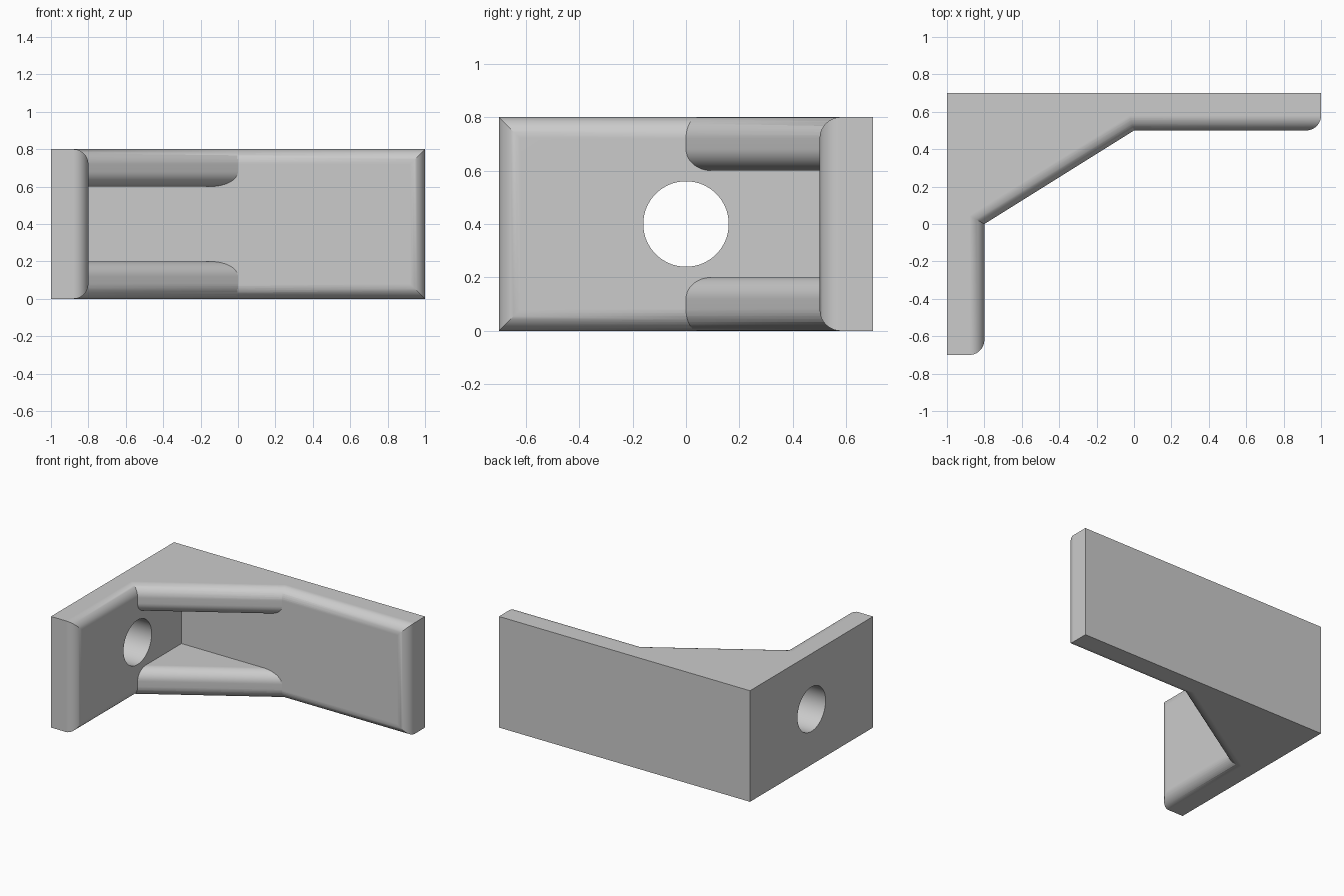
import bpy, bmesh, math
from mathutils import Vector

if "Cube" in bpy.data.objects:
    bpy.data.objects.remove(bpy.data.objects["Cube"])

HEIGHT, RADIUS, PLATE = 0.8, 0.08, 0.2

grey = bpy.data.materials.new("light grey")
grey.use_nodes = True
colour = (0.6, 0.6, 0.6, 1)
grey.diffuse_color = colour
grey.node_tree.nodes["Principled BSDF"].inputs["Base Color"].default_value = colour


def prism(name, outline, z0, z1, rounded):
    """Extrude an outline upwards and round the edges chosen by a rule."""
    bm = bmesh.new()
    base = bm.faces.new([bm.verts.new((x, y, z0)) for x, y in outline])
    top = bmesh.ops.extrude_face_region(bm, geom=[base])["geom"]
    moved = [v for v in top if isinstance(v, bmesh.types.BMVert)]
    bmesh.ops.translate(bm, verts=moved, vec=(0, 0, z1 - z0))
    bmesh.ops.recalc_face_normals(bm, faces=bm.faces)
    bmesh.ops.bevel(bm, geom=[e for e in bm.edges if rounded(e)], offset=RADIUS,
                    segments=10, profile=0.5, affect='EDGES', clamp_overlap=False)
    bmesh.ops.recalc_face_normals(bm, faces=bm.faces)
    mesh = bpy.data.meshes.new(name)
    bm.to_mesh(mesh)
    bm.free()
    mesh.materials.append(grey)
    obj = bpy.data.objects.new(name, mesh)
    bpy.context.collection.objects.link(obj)
    return obj


def combine(target, tool, operation):
    """Apply a boolean and remove the tool object."""
    mod = target.modifiers.new(operation.lower(), 'BOOLEAN')
    mod.object, mod.operation, mod.solver = tool, operation, 'EXACT'
    bpy.context.view_layer.objects.active = target
    bpy.ops.object.modifier_apply(modifier=mod.name)
    bpy.data.objects.remove(tool)


def inner_leg_edge(edge):
    """Edges of the two inner leg faces, except the inside corner."""
    on_leg = any(f.normal.dot(n) > 0.9 and f.calc_center_median().dot(n) < 0.6 * abs(n.x) - 0.45 * abs(n.y)
                 for f in edge.link_faces for n in (Vector((1, 0, 0)), Vector((0, -1, 0))))
    corner = all(abs(v.co.x + 0.8) < 0.01 and abs(v.co.y - 0.5) < 0.01 for v in edge.verts)
    return on_leg and not corner


def inner_edge(edge):
    a, b = (v.co for v in edge.verts)
    along_x = all(abs(v.y - 0.5) < 0.01 for v in (a, b))
    along_y = all(abs(v.x + 0.8) < 0.01 for v in (a, b))
    return (along_x or along_y) and not (along_x and along_y)


def diagonal_edge(edge):
    a, b = (v.co for v in edge.verts)
    return abs(a.x - b.x) > 0.1 and abs(a.y - b.y) > 0.1


# Two legs joined at a right angle
bracket = prism("corner_bracket",
                [(-1, -0.7), (-0.8, -0.7), (-0.8, 0.5), (1, 0.5), (1, 0.7), (-1, 0.7)],
                0, HEIGHT, inner_edge)

# Lower and upper gusset plates, sloped edge run on into the legs
slope = 0.5 / 0.8
gusset = [(-0.99, 0.5 - 0.99 * slope), (0.19 / slope, 0.69), (-0.99, 0.69)]
for name, z in (("lower_gusset", 0), ("upper_gusset", HEIGHT - PLATE)):
    combine(bracket, prism(name, gusset, z, z + PLATE, diagonal_edge), 'UNION')

# Bolt hole through the short leg
bpy.ops.mesh.primitive_cylinder_add(vertices=64, radius=0.16, depth=0.5,
                                    location=(-0.9, 0, HEIGHT / 2),
                                    rotation=(0, math.pi / 2, 0))
hole = bpy.context.object
hole.name = "hole_cutter"
hole.data.materials.append(grey)
combine(bracket, hole, 'DIFFERENCE')

# Smooth fillets, flat plates
bpy.ops.object.select_all(action='DESELECT')
bracket.select_set(True)
bpy.context.view_layer.objects.active = bracket
bpy.ops.object.shade_smooth_by_angle(angle=math.radians(25))
weighted = bracket.modifiers.new("even_shading", 'WEIGHTED_NORMAL')
weighted.keep_sharp = True
